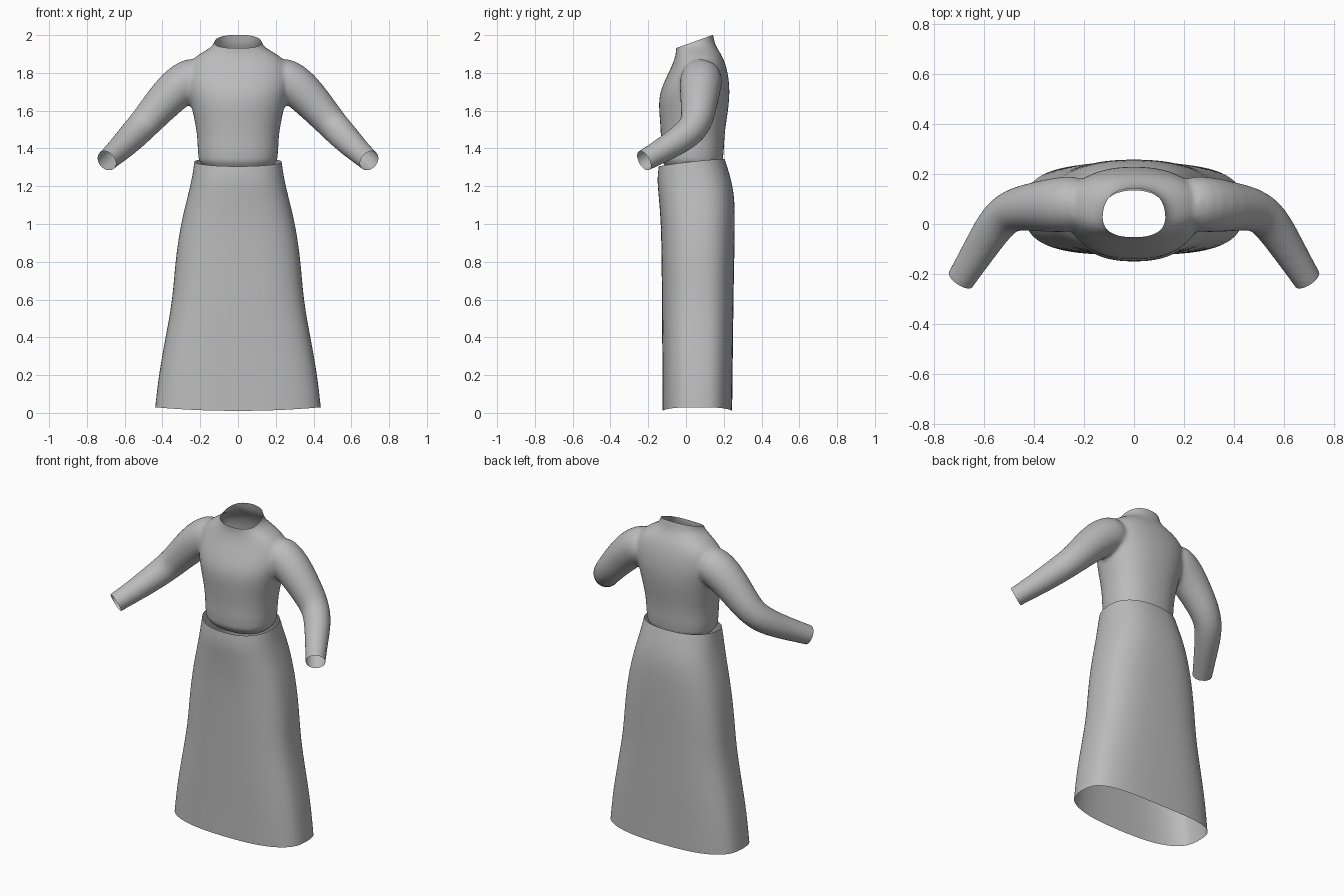
import bpy, bmesh
from math import cos, sin, pi
from mathutils import Vector

if "Cube" in bpy.data.objects:
    bpy.data.objects.remove(bpy.data.objects["Cube"], do_unlink=True)

cloth = bpy.data.materials.new("grey cloth")
cloth.use_nodes = True
cloth.diffuse_color = (0.5, 0.5, 0.5, 1)
cloth.node_tree.nodes["Principled BSDF"].inputs["Base Color"].default_value = (0.5, 0.5, 0.5, 1)


def loft(bm, rings, closed):
    rows = [[bm.verts.new(p) for p in ring] for ring in rings]
    n = len(rows[0])
    for a, b in zip(rows, rows[1:]):
        for i in range(n):
            j = (i + 1) % n
            bm.faces.new((a[i], a[j], b[j], b[i]))
    if closed:
        bm.faces.new(rows[0][::-1])
        bm.faces.new(rows[-1])


def oval(z, half, front, back, power=2.0, lift=0.0, tilt=0.0, n=32):
    """Rounded-box ring; lift raises its sides, tilt raises its back."""
    mid, depth, pts = (front + back) / 2, (back - front) / 2, []
    for i in range(n):
        c, s = cos(2 * pi * i / n), sin(2 * pi * i / n)
        x = abs(c) ** (2 / power) * (1 if c > 0 else -1)
        y = abs(s) ** (2 / power) * (1 if s > 0 else -1)
        pts.append(Vector((half * x, mid + depth * y, z + lift * x * x + tilt * y)))
    return pts


def tube(path, side, n=20):
    """Round rings along a path of (x, y, z, radius), mirrored by side."""
    pts = [Vector((side * x, y, z)) for x, y, z, r in path]
    rings = []
    for k, p in enumerate(pts):
        t = (pts[min(k + 1, len(pts) - 1)] - pts[max(k - 1, 0)]).normalized()
        u = t.cross(Vector((0, 0, 1))).normalized()
        v = t.cross(u)
        r = path[k][3]
        rings.append([p + r * (u * cos(2 * pi * i / n) + v * sin(2 * pi * i / n)) for i in range(n)])
    return rings


def make(name, bm):
    bmesh.ops.recalc_face_normals(bm, faces=bm.faces)
    mesh = bpy.data.meshes.new(name)
    bm.to_mesh(mesh)
    bm.free()
    mesh.materials.append(cloth)
    mesh.shade_smooth()
    obj = bpy.data.objects.new(name, mesh)
    bpy.context.collection.objects.link(obj)
    return obj


# Skirt: open flared shell with a dipped waistline and hem
bm = bmesh.new()
skirt_rows = [
    (0.01, 0.44, -0.125, 0.245, 3.0, 0.02, 0),
    (0.2, 0.42, -0.125, 0.247, 3.0, 0.01, 0),
    (0.4, 0.385, -0.127, 0.25, 2.9, 0, 0),
    (0.6, 0.347, -0.128, 0.252, 2.8, 0, 0),
    (0.8, 0.334, -0.13, 0.256, 2.7, 0, 0),
    (1.0, 0.305, -0.133, 0.26, 2.6, 0, 0),
    (1.15, 0.266, -0.145, 0.258, 2.5, 0, 0.005),
    (1.25, 0.243, -0.154, 0.232, 2.4, 0, 0.015),
    (1.325, 0.232, -0.145, 0.205, 2.3, 0.005, 0.02),
]
loft(bm, [oval(*row) for row in skirt_rows], False)
skirt = make("skirt", bm)
skirt.modifiers.new("smooth form", "SUBSURF").levels = 2
skirt.modifiers["smooth form"].render_levels = 2

# Bodice and sleeves: solid forms fused into one surface
bm = bmesh.new()
bodice_rows = [
    (1.26, 0.217, -0.135, 0.2), (1.4, 0.212, -0.133, 0.2),
    (1.5, 0.22, -0.134, 0.207), (1.6, 0.242, -0.144, 0.224),
    (1.68, 0.262, -0.145, 0.232), (1.75, 0.28, -0.118, 0.23),
    (1.82, 0.275, -0.083, 0.218), (1.87, 0.25, -0.062, 0.202),
    (1.91, 0.19, -0.052, 0.18), (1.935, 0.14, -0.054, 0.162),
    (1.97, 0.117, -0.057, 0.147), (2.06, 0.117, -0.062, 0.142),
]
loft(bm, [oval(*row, power=2.3) for row in bodice_rows], True)
sleeve = [
    (0.18, 0.085, 1.79, 0.105), (0.26, 0.08, 1.765, 0.115),
    (0.33, 0.075, 1.715, 0.11), (0.41, 0.068, 1.63, 0.098),
    (0.475, 0.06, 1.555, 0.089), (0.525, 0.035, 1.50, 0.083),
    (0.575, -0.03, 1.448, 0.077), (0.63, -0.12, 1.393, 0.067),
    (0.695, -0.222, 1.335, 0.058), (0.73, -0.28, 1.303, 0.056),
]
for side in (1, -1):
    loft(bm, tube(sleeve, side), True)
top = make("bodice_with_sleeves", bm)
top.modifiers.new("round", "SUBSURF").levels = 1
fuse = top.modifiers.new("fuse", "REMESH")
fuse.mode, fuse.voxel_size = "VOXEL", 0.011
relax = top.modifiers.new("relax", "SMOOTH")
relax.factor, relax.iterations = 0.5, 10

bpy.context.view_layer.update()
fused = bpy.data.meshes.new_from_object(top.evaluated_get(bpy.context.evaluated_depsgraph_get()))
top.modifiers.clear()

# Cut the openings for neck, waist and cuffs
bm = bmesh.new()
bm.from_mesh(fused)
cuts = [((0, -0.055, 1.93), (0, -0.34, 0.94)), ((0, 0, 1.285), (0, 0, -1))]
cuts += [((s * 0.695, -0.222, 1.335), (s * 0.5, -0.76, -0.42)) for s in (1, -1)]
for point, normal in cuts:
    bmesh.ops.bisect_plane(bm, geom=bm.verts[:] + bm.edges[:] + bm.faces[:],
                           plane_co=point, plane_no=normal, clear_outer=True)
    if normal[2] == -1:
        continue
bm.to_mesh(fused)
bm.free()
top.data = fused
if not fused.materials:
    fused.materials.append(cloth)
fused.shade_smooth()
